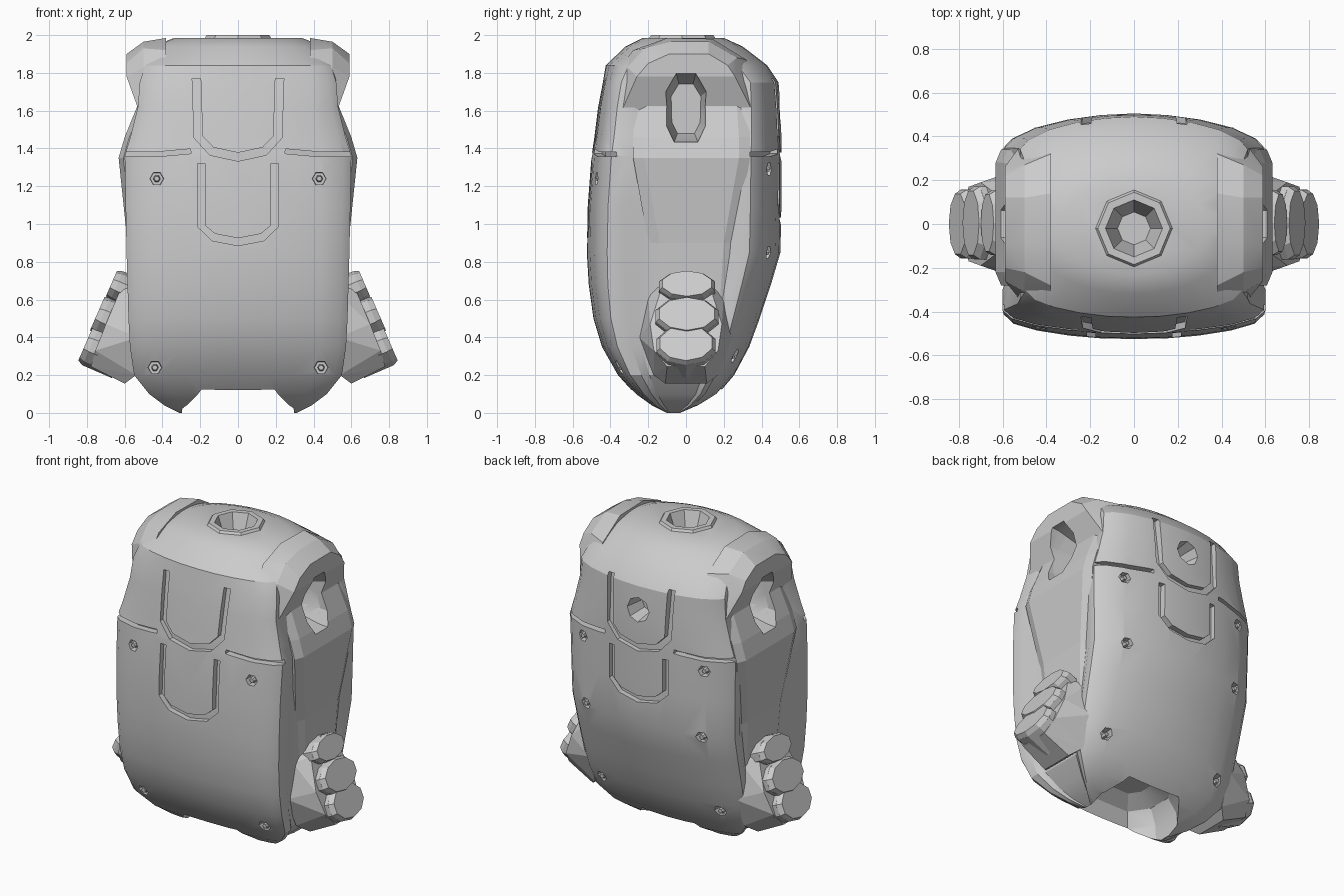
import bpy, bmesh, math
from mathutils import Vector

if "Cube" in bpy.data.objects:
    bpy.data.objects.remove(bpy.data.objects["Cube"])

# Torso sections: z, front y, back y, half width
ROWS = [(0, -.11, -.02, .31), (.04, -.19, .08, .39), (.1, -.27, .17, .47),
        (.2, -.36, .255, .55), (.35, -.445, .335, .572), (.5, -.49, .39, .58),
        (.68, -.515, .45, .585), (.85, -.525, .5, .59), (1.1, -.52, .505, .595),
        (1.36, -.5, .505, .6), (1.46, -.485, .505, .57), (1.62, -.465, .5, .53),
        (1.75, -.44, .49, .52), (1.84, -.425, .43, .51), (1.94, -.32, .3, .46),
        (1.985, -.23, .2, .34)]
# Half of the plan outline, front centre to back centre (fractions of width and depth)
PLAN = [(0, -1), (.25, -.995), (.5, -.97), (.75, -.925), (.93, -.865), (1, -.79),
        (1, -.6), (.955, -.46), (.955, .46), (1, .58), (1, .68), (.93, .77),
        (.75, .87), (.5, .945), (.25, .985), (0, 1)]


def lerp_table(table, t, col):
    t = max(table[0][0], min(table[-1][0], t))
    for a, b in zip(table, table[1:]):
        if t <= b[0]:
            k = (t - a[0]) / (b[0] - a[0])
            return a[col] + (b[col] - a[col]) * k


def surf(x, z, side):
    """y of the torso surface; side -1 is front, 1 is back"""
    yf, yb, w = (lerp_table(ROWS, z, c) for c in (1, 2, 3))
    part = PLAN[:6] if side < 0 else PLAN[:9:-1]
    v = lerp_table(part, min(1, abs(x) / w), 1)
    return (yf + yb) / 2 + v * (yb - yf) / 2


def finish(bm, name):
    bmesh.ops.recalc_face_normals(bm, faces=bm.faces)
    me = bpy.data.meshes.new(name)
    bm.to_mesh(me)
    bm.free()
    ob = bpy.data.objects.new(name, me)
    bpy.context.collection.objects.link(ob)
    return ob


def bridge(bm, rings):
    rings = [[bm.verts.new(p) for p in r] for r in rings]
    n = len(rings[0])
    for a, b in zip(rings, rings[1:]):
        for i in range(n):
            bm.faces.new((a[i], a[(i + 1) % n], b[(i + 1) % n], b[i]))
    bm.faces.new(rings[0])
    bm.faces.new(rings[-1][::-1])


def cone(bm, base, direction, length, r1, r2, n=10, scale=(1, 1), spin=0):
    """Tapered prism running from base along direction"""
    d = Vector(direction).normalized()
    up = Vector((0, 1, 0)) if abs(d.y) < .9 else Vector((1, 0, 0))
    side = d.cross(up)
    rings = []
    for t, r in ((0, r1), (length, r2)):
        rings.append([Vector(base) + d * t
                      + up * (r * scale[0] * math.cos(2 * math.pi * (i + spin) / n))
                      + side * (r * scale[1] * math.sin(2 * math.pi * (i + spin) / n))
                      for i in range(n)])
    bridge(bm, rings)


def groove(bm, path, width, depth, side):
    """Strip cutter following the torso surface along an (x, z) path"""
    pts = [Vector(p) for p in path]
    rings = []
    for i, p in enumerate(pts):
        t = (pts[min(i + 1, len(pts) - 1)] - pts[max(i - 1, 0)]).normalized()
        nrm = Vector((-t.y, t.x)) * width / 2
        y = surf(p.x, p.y, side)
        a, b = p + nrm, p - nrm
        rings.append([(a.x, y - side * depth, a.y), (b.x, y - side * depth, b.y),
                      (b.x, y + side * .06, b.y), (a.x, y + side * .06, a.y)])
    bridge(bm, rings)


def hull(name, pts):
    bm = bmesh.new()
    for p in pts:
        bm.verts.new(p)
    bmesh.ops.convex_hull(bm, input=bm.verts)
    junk = [v for v in bm.verts if not v.link_faces]
    bmesh.ops.delete(bm, geom=junk, context='VERTS')
    return finish(bm, name)


def apply(ob, kind, **props):
    m = ob.modifiers.new(kind, kind)
    for k, v in props.items():
        setattr(m, k, v)
    bpy.context.view_layer.objects.active = ob
    bpy.ops.object.modifier_apply(modifier=m.name)


def cut(ob, cutter):
    apply(ob, 'BOOLEAN', object=cutter, operation='DIFFERENCE', solver='EXACT', use_self=True)


def smooth(ob, angle):
    bpy.ops.object.select_all(action='DESELECT')
    ob.select_set(True)
    bpy.context.view_layer.objects.active = ob
    bpy.ops.object.shade_smooth_by_angle(angle=math.radians(angle))


# Torso shell, its plan easing into an oval at the collar
bm = bmesh.new()
rings = []
for z, yf, yb, w in ROWS:
    k = max(0, min(1, (z - 1.8) / .16))
    half = []
    for i, (u, v) in enumerate(PLAN):
        a = math.pi * i / (len(PLAN) - 1)
        u, v = u + (math.sin(a) - u) * k, v + (-math.cos(a) - v) * k
        half.append((u * w, (yf + yb) / 2 + v * (yb - yf) / 2, z))
    rings.append(half + [(-x, y, zz) for x, y, zz in half[-2:0:-1]])
bridge(bm, rings)
torso = finish(bm, "torso_shell")

# Cutter for panel grooves, seams and rivet holes
RIVETS = [(.43, 1.24, -1), (.44, .24, -1), (.44, 1.29, 1), (.42, .85, 1), (.43, .3, 1)]
bm = bmesh.new()
for side, low in ((-1, .92), (1, 1.03)):
    groove(bm, [(-.195, 1.32), (-.195, low + .07), (-.13, low + .01), (0, low - .015),
                (.13, low + .01), (.195, low + .07), (.195, 1.32)], .04, .035, side)
    groove(bm, [(-.22, 1.77), (-.21, 1.46), (-.14, 1.385), (0, 1.355),
                (.14, 1.385), (.21, 1.46), (.22, 1.77)], .045, .03, side)
    for sx in (-1, 1):
        groove(bm, [(sx * .25, 1.385), (sx * .42, 1.37), (sx * .64, 1.37)], .025, .04, side)
for x, z, s in RIVETS:
    for sx in (-1, 1):
        cone(bm, (sx * x, surf(x, z, s) - s * .035, z), (0, s, 0), .09, .035, .04, 6)
detail_cutter = finish(bm, "detail_cutter")

# Cutter for neck, hip cavity and rear port
bm = bmesh.new()
cone(bm, (0, -.02, 2.04), (0, 0, -1), .19, .145, .075, 8)
cavity = [(.3, .1), (.2, .25), (-.2, .25), (-.3, .1), (-.3, -.1), (-.2, -.25), (.2, -.25), (.3, -.1)]
bridge(bm, [[(x * s, -.05 + y * s, z) for x, y in cavity]
            for s, z in ((1, -.05), (.96, .12), (.8, .21), (.45, .27))])
cone(bm, (0, .37, 1.6), (0, 1, 0), .2, .06, .09, 8)
main_cutter = finish(bm, "main_cutter")

# Arm socket cutter, wider toward its top
bm = bmesh.new()
for sx in (-1, 1):
    bridge(bm, [[(sx * x, y * k, 1.6 + (z - 1.6) * k) for y, z in
                 ((-.06, 1.44), (.06, 1.44), (.1, 1.52), (.105, 1.7), (.05, 1.79),
                  (-.05, 1.79), (-.105, 1.7), (-.1, 1.52))] for x, k in ((.41, .75), (.54, 1), (.7, 1.1))])
socket_cutter = finish(bm, "socket_cutter")

for c in (main_cutter, detail_cutter, socket_cutter):
    cut(torso, c)
smooth(torso, 28)

# Rivet studs
bm = bmesh.new()
for x, z, s in RIVETS:
    cone(bm, (x, surf(x, z, s) - s * .05, z), (0, s, 0), .05, .022, .014, 6)
studs = finish(bm, "rivet_studs")
apply(studs, 'MIRROR')

# Neck rim
bm = bmesh.new()
cone(bm, (0, -.02, 1.95), (0, 0, 1), .05, .2, .165, 8)
rim = finish(bm, "neck_rim")
cut(rim, main_cutter)

# Shoulder caps with arm sockets
inner = [(-.42, 1.6), (-.4, 1.76), (-.28, 1.92), (-.1, 1.985), (.14, 1.98), (.32, 1.87), (.44, 1.6)]
middle = [(-.31, 1.83), (-.22, 1.93), (-.08, 1.965), (.12, 1.965), (.27, 1.88)]
outer = [(-.26, 1.78), (-.2, 1.85), (-.09, 1.9), (.12, 1.9), (.22, 1.84), (.26, 1.78)]
shoulder = hull("shoulder_cap", [(.38, y, z) for y, z in inner]
                + [(.5, y, z) for y, z in middle] + [(.59, y, z) for y, z in outer]
                + [(.525, -.34, 1.6), (.525, .35, 1.6)])
cut(shoulder, socket_cutter)
apply(shoulder, 'MIRROR')
smooth(shoulder, 18)

# Side panels, widest at the waist seam
prof = [(.5, .25, .14), (.565, .45, .17), (.585, .9, .2), (.632, 1.35, .28),
        (.6, 1.46, .28), (.535, 1.62, .27), (.51, 1.74, .24)]
bm = bmesh.new()
bridge(bm, [[(.4, -d, z), (x - .025, -d, z), (x, .06 - d, z),
             (x, d, z), (x - .025, .06 + d, z), (.4, .06 + d, z)] for x, z, d in prof])
panel = finish(bm, "side_panel")
cut(panel, socket_cutter)
apply(panel, 'MIRROR')

# Hip pod housings
pts = []
for x, z, d in ((.54, .2, .17), (.53, .4, .25), (.54, .62, .2), (.55, .72, .1), (.6, .155, .11),
                (.78, .245, .1), (.755, .33, .17), (.7, .47, .19), (.62, .66, .13)):
    pts += [(x, -d, z), (x, d, z)]
pod = hull("hip_pod", pts)
apply(pod, 'MIRROR')

# Stacked nozzles tilted outward on each pod
bm = bmesh.new()
axis = Vector((.92, 0, .4)).normalized()
for end, r, k in (((.805, 0, .37), .165, .7), ((.745, .005, .525), .175, .62), ((.67, .005, .685), .155, .54)):
    base = Vector(end) - axis * .2
    cone(bm, base, axis, .17, r, r, 10, (1, k), .5)
    cone(bm, base + axis * .169, axis, .031, r, r * .88, 10, (1, k), .5)
nozzles = finish(bm, "pod_nozzles")
apply(nozzles, 'MIRROR')

for c in (main_cutter, detail_cutter, socket_cutter):
    bpy.data.objects.remove(c)
